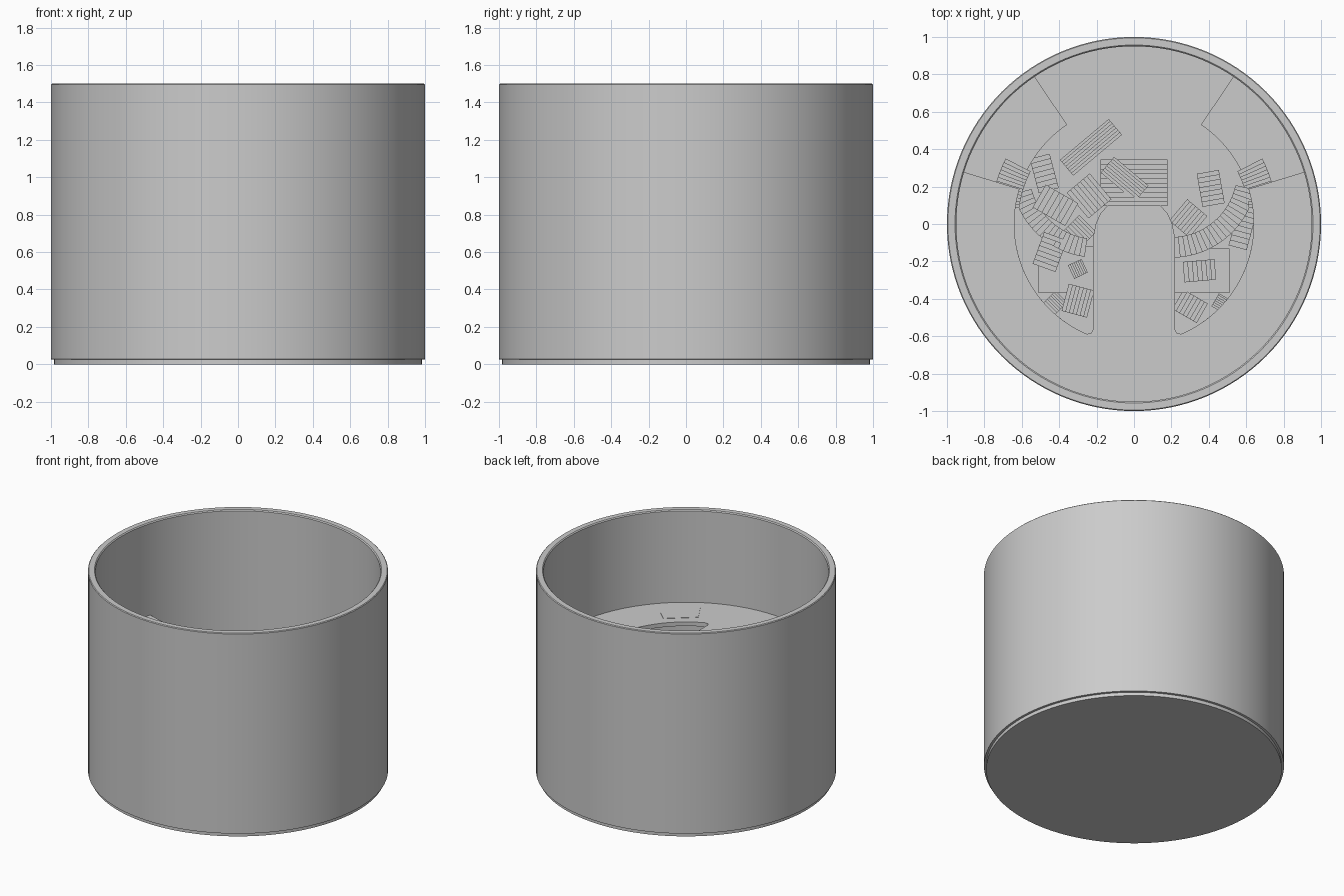
import bpy, bmesh, math
from mathutils import Matrix, Vector

if "Cube" in bpy.data.objects:
    bpy.data.objects.remove(bpy.data.objects["Cube"])

R_IN, R_GAL, TOP, MID, FLOOR = 0.95, 0.64, 0.82, 0.42, 0.04


def finish(name, bm, smooth=False):
    bmesh.ops.recalc_face_normals(bm, faces=bm.faces)
    me = bpy.data.meshes.new(name)
    bm.to_mesh(me)
    bm.free()
    ob = bpy.data.objects.new(name, me)
    bpy.context.collection.objects.link(ob)
    if smooth:
        bpy.ops.object.select_all(action='DESELECT')
        ob.select_set(True)
        bpy.context.view_layer.objects.active = ob
        bpy.ops.object.shade_smooth_by_angle(angle=math.radians(30))
    return ob


def lathe(name, profile, seg=128):
    """Closed (r, z) profile turned around z."""
    bm = bmesh.new()
    rings = [[bm.verts.new((r * math.cos(2 * math.pi * i / seg),
                            r * math.sin(2 * math.pi * i / seg), z))
              for i in range(seg)] for r, z in profile]
    for a, b in zip(rings, rings[1:] + rings[:1]):
        for i in range(seg):
            j = (i + 1) % seg
            bm.faces.new((a[i], a[j], b[j], b[i]))
    return finish(name, bm, True)


def disc(name, r, z0, z1):
    bm = bmesh.new()
    bmesh.ops.create_cone(bm, cap_ends=True, segments=128, radius1=r, radius2=r,
                          depth=z1 - z0, matrix=Matrix.Translation((0, 0, (z0 + z1) / 2)))
    return finish(name, bm, True)


def slab(name, outline, z0, z1):
    """Flat plate from an (x, y) outline."""
    bm = bmesh.new()
    face = bm.faces.new([bm.verts.new((x, y, z0)) for x, y in outline])
    new = bmesh.ops.extrude_face_region(bm, geom=[face])['geom']
    bmesh.ops.translate(bm, vec=(0, 0, z1 - z0),
                        verts=[v for v in new if isinstance(v, bmesh.types.BMVert)])
    return finish(name, bm, True)


def arc(r, a0, a1, n=48, cx=0, cy=0):
    return [(cx + r * math.cos(math.radians(a0 + (a1 - a0) * i / n)),
             cy + r * math.sin(math.radians(a0 + (a1 - a0) * i / n))) for i in range(n + 1)]


def stairs(name, x, y, turn, run, width, z0, z1, n=7):
    """Straight flight: sawtooth side profile extruded across its width."""
    d, h = run / n, (z1 - z0) / n
    side = [(-run / 2, z0)]
    for i in range(n):
        side += [(-run / 2 + i * d, z0 + (i + 1) * h), (-run / 2 + (i + 1) * d, z0 + (i + 1) * h)]
    side += [(run / 2, z1 - 2 * h), (-run / 2 + d, z0 - h * .5)]
    bm = bmesh.new()
    face = bm.faces.new([bm.verts.new((u, -width / 2, z)) for u, z in side])
    new = bmesh.ops.extrude_face_region(bm, geom=[face])['geom']
    bmesh.ops.translate(bm, vec=(0, width, 0),
                        verts=[v for v in new if isinstance(v, bmesh.types.BMVert)])
    bm.transform(Matrix.Translation((x, y, 0)) @ Matrix.Rotation(math.radians(turn), 4, 'Z'))
    return finish(name, bm)


def curved_stairs(name, cx, cy, r0, r1, a0, a1, z0, z1, n):
    """Flight of wedge treads around a centre."""
    bm = bmesh.new()
    h, da = (z1 - z0) / n, (a1 - a0) / n
    for i in range(n):
        a = a0 + i * da
        quad = arc(r0, a, a + da, 1, cx, cy) + arc(r1, a + da, a, 1, cx, cy)
        lo = [bm.verts.new((px, py, z0 + (i - .6) * h)) for px, py in quad]
        hi = [bm.verts.new((px, py, z0 + (i + 1) * h)) for px, py in quad]
        bm.faces.new(lo)
        bm.faces.new(hi)
        for k in range(4):
            m = (k + 1) % 4
            bm.faces.new((lo[k], lo[m], hi[m], hi[k]))
    return finish(name, bm)


# round tower wall and base
lathe("tower_wall", [(0.985, 0.025), (1, 0.027), (1, 1.495), (0.995, 1.5),
                     (0.957, 1.5), (R_IN, 1.493), (R_IN, 0.025)])
disc("base_plate", 0.985, 0, 0.03)
disc("ground_floor", R_IN + 0.01, 0.025, FLOOR)

# lower horseshoe gallery
slab("lower_gallery", arc(R_IN + 0.01, 124, 416, 96) + arc(R_GAL, 416, 124, 96), MID - 0.03, MID)

# upper gallery with central walkway
right = arc(R_GAL, 17, -65, 36) + [(0.25, -0.588), (0.228, -0.583), (0.22, -0.565),
                                   (0.22, -0.08), (0.205, 0.0), (0.18, 0.055), (0.14, 0.1)]
left = [(-x, y) for x, y in reversed(right)]
slab("upper_gallery", arc(R_IN + 0.01, 163, 377, 90) + right + left, TOP - 0.03, TOP)

# thin floor patches
patches = [
    [(-.66, -.42), (-.54, -.45), (-.45, -.56), (-.5, -.68), (-.57, -.69), (-.73, -.53)],
    [(.52, -.48), (.69, -.64), (.45, -.82), (.34, -.63)],
    [(-.21, -.19), (.02, -.25), (.02, -.44), (-.2, -.48)],
]
for i, p in enumerate(patches):
    slab(f"floor_patch_{i}", p, TOP - 0.005, TOP + 0.002)

# landings under the walkway
slab("landing_right", [(.1, -.37), (.51, -.37), (.51, -.13), (.1, -.13)], 0.3, 0.33)
slab("landing_left", [(-.51, -.37), (-.1, -.37), (-.1, -.12), (-.51, -.12)], 0.3, 0.33)

# main flight down from the walkway
stairs("main_stairs", 0, 0.22, -90, 0.25, 0.36, FLOOR + .01, 0.25, 10)

# flights between the galleries
for s, side in ((1, "right"), (-1, "left")):
    a0, a1 = (27, 8) if s > 0 else (153, 172)
    curved_stairs(f"gallery_stairs_{side}", 0, 0, 0.62, 0.77, a0, a1, MID, TOP - .04, 12)

# sweeping flights
curved_stairs("sweeping_stairs_right", .2, .28, .35, .46, -88, -12, .42, .76, 20)
curved_stairs("sweeping_stairs_left", -.2, .28, .36, .46, 195, 262, .42, .72, 18)

# scattered flights: x, y, turn, run, width, z0, z1
flights = [
    (-.23, .41, 130, .11, .34, .06, .16),
    (-.05, .24, 50, .11, .24, .2, .3),
    (-.24, .15, 40, .16, .18, .2, .36),
    (-.48, .27, 105, .19, .11, .2, .4),
    (-.42, .10, 150, .2, .14, .4, .62),
    (-.29, -.04, 45, .12, .13, .5, .68),
    (-.45, -.15, 70, .18, .13, .42, .66),
    (-.30, -.24, 25, .08, .08, .4, .56),
    (-.30, -.41, -15, .14, .15, .4, .6),
    (-.42, -.42, 45, .09, .09, .2, .32),
    (.41, .19, 100, .18, .12, .3, .52),
    (.29, .03, 140, .14, .15, .3, .44),
    (.58, -.03, 75, .2, .1, .4, .66),
    (.35, -.25, 5, .17, .11, .36, .58),
    (.30, -.44, -30, .15, .12, .3, .44),
    (.46, -.42, 60, .08, .06, .3, .42),
]
for i, f in enumerate(flights):
    stairs(f"flight_{i:02d}", *f)
